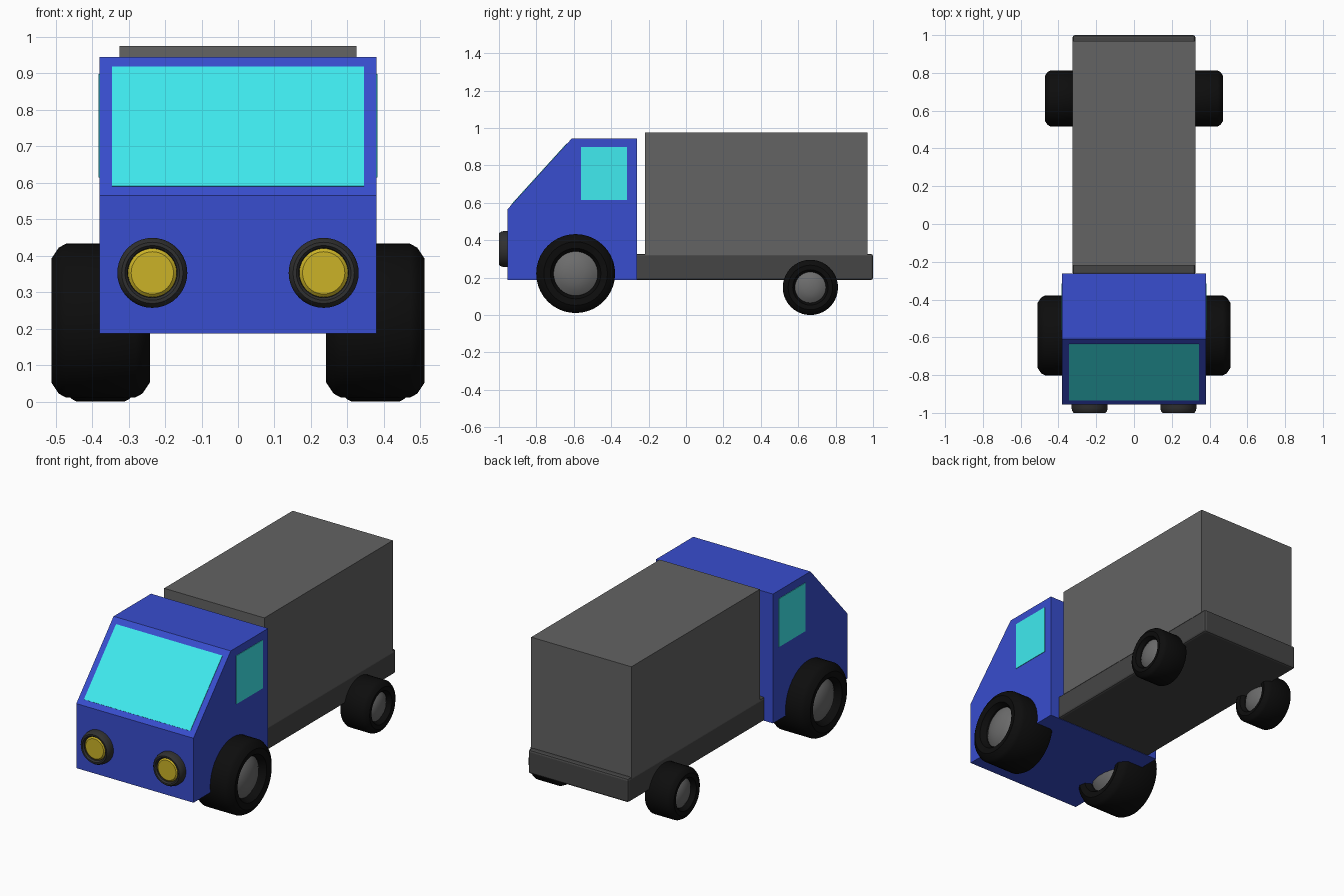
import bpy, bmesh
from math import radians
from mathutils import Matrix, Vector

if "Cube" in bpy.data.objects:
    bpy.data.objects.remove(bpy.data.objects["Cube"])


def material(name, r, g, b):
    m = bpy.data.materials.new(name)
    m.diffuse_color = (r, g, b, 1)
    m.use_nodes = True
    m.node_tree.nodes["Principled BSDF"].inputs["Base Color"].default_value = m.diffuse_color
    return m


BLUE = material("blue_paint", 0.04, 0.075, 0.62)
GLASS = material("cyan_glass", 0.05, 0.83, 0.87)
RUBBER = material("rubber", 0.004, 0.004, 0.004)
TRIM = material("dark_trim", 0.03, 0.03, 0.03)
YELLOW = material("yellow_lamp", 0.6, 0.45, 0.02)
BOX_GREY = material("box_grey", 0.125, 0.125, 0.125)
BED_GREY = material("bed_grey", 0.06, 0.06, 0.06)
STEEL = material("hub_grey", 0.15, 0.15, 0.15)


def finish(bm, name, mat, smooth=False):
    bmesh.ops.recalc_face_normals(bm, faces=bm.faces)
    me = bpy.data.meshes.new(name)
    bm.to_mesh(me)
    bm.free()
    ob = bpy.data.objects.new(name, me)
    bpy.context.collection.objects.link(ob)
    me.materials.append(mat)
    if smooth:
        bpy.ops.object.select_all(action='DESELECT')
        ob.select_set(True)
        bpy.context.view_layer.objects.active = ob
        bpy.ops.object.shade_smooth_by_angle(angle=radians(30))
    return ob


def box(name, mat, lo, hi, bevel=0):
    lo, hi = Vector(lo), Vector(hi)
    bm = bmesh.new()
    bmesh.ops.create_cube(bm, size=1, matrix=Matrix.Translation((lo + hi) / 2)
                          @ Matrix.Diagonal((*(hi - lo), 1)))
    if bevel:
        bmesh.ops.bevel(bm, geom=bm.edges[:], offset=bevel, segments=2,
                        profile=0.5, affect='EDGES')
    return finish(bm, name, mat)


def extrude_x(name, mat, profile, half):
    """Extrude a (y, z) outline symmetrically across x."""
    bm = bmesh.new()
    face = bm.faces.new([bm.verts.new((-half, y, z)) for y, z in profile])
    ext = bmesh.ops.extrude_face_region(bm, geom=[face])["geom"]
    bmesh.ops.translate(bm, vec=(2 * half, 0, 0),
                        verts=[v for v in ext if isinstance(v, bmesh.types.BMVert)])
    return finish(bm, name, mat)


def lathe(name, mat, profile, centre, axis, scale=1, closed=True):
    """Spin (radius, offset) points about the x or y axis."""
    bm = bmesh.new()
    vs = [bm.verts.new((r * scale, 0, a * scale)) for r, a in profile]
    pairs = list(zip(vs, vs[1:])) + ([(vs[-1], vs[0])] if closed else [])
    edges = [bm.edges.new(p) for p in pairs]
    bmesh.ops.spin(bm, geom=vs + edges, cent=(0, 0, 0), axis=(0, 0, 1),
                   angle=radians(360), steps=40, use_merge=True)
    bmesh.ops.remove_doubles(bm, verts=bm.verts, dist=1e-5)
    turn = Matrix.Rotation(radians(90), 4, 'Y' if axis == 'X' else 'X')
    bmesh.ops.transform(bm, verts=bm.verts, matrix=Matrix.Translation(centre) @ turn)
    return finish(bm, name, mat, True)


# Cab with sloping front
extrude_x("cab", BLUE, [(-0.955, 0.187), (-0.955, 0.565), (-0.61, 0.945),
                        (-0.263, 0.945), (-0.263, 0.187)], 0.38)

# Windscreen lying on the slope
extrude_x("windscreen", GLASS, [(-0.935, 0.591), (-0.637, 0.919),
                                (-0.630, 0.913), (-0.928, 0.585)], 0.345)

# Cargo body and flat bed
box("cargo_box", BOX_GREY, (-0.325, -0.22, 0.32), (0.325, 0.97, 0.975))
box("flat_bed", BED_GREY, (-0.325, -0.27, 0.187), (0.325, 1.0, 0.327), 0.012)

# Tyre and hub sections, shared by both axles
TYRE = [(0.118, -0.10), (0.135, -0.128), (0.170, -0.135), (0.200, -0.115), (0.211, -0.095),
        (0.211, 0.095), (0.200, 0.115), (0.170, 0.135), (0.135, 0.128), (0.118, 0.10)]
HUB = [(0, -0.125), (0.05, -0.12), (0.09, -0.107), (0.122, -0.085),
       (0.122, 0.085), (0.09, 0.107), (0.05, 0.12), (0, 0.125)]

# Headlight ring and lamp sections
RING = [(0.066, -0.02), (0.068, 0.036), (0.075, 0.045), (0.084, 0.045), (0.092, 0.035),
        (0.096, 0.02), (0.096, -0.02)]
LAMP = [(0, -0.02), (0.067, -0.02), (0.067, 0.03), (0.058, 0.038), (0, 0.038)]

for side, s in (("left", 1), ("right", -1)):
    # Door window
    xs = sorted((s * 0.37, s * 0.383))
    box(f"{side}_window", GLASS, (xs[0], -0.562, 0.615), (xs[1], -0.315, 0.898))
    # Wheels, the rear pair smaller
    for end, x, y, z, k in (("front", 0.377, -0.59, 0.222, 1),
                            ("rear", 0.377, 0.665, 0.148, 0.70)):
        c = (s * x, y, z)
        lathe(f"{end}_{side}_tyre", RUBBER, TYRE, c, 'X', k)
        lathe(f"{end}_{side}_hub", STEEL, HUB, c, 'X', k, closed=False)
    # Headlight
    c = (s * 0.235, -0.955, 0.353)
    lathe(f"{side}_headlight_ring", TRIM, RING, c, 'Y')
    lathe(f"{side}_headlight_lamp", YELLOW, LAMP, c, 'Y', closed=False)
